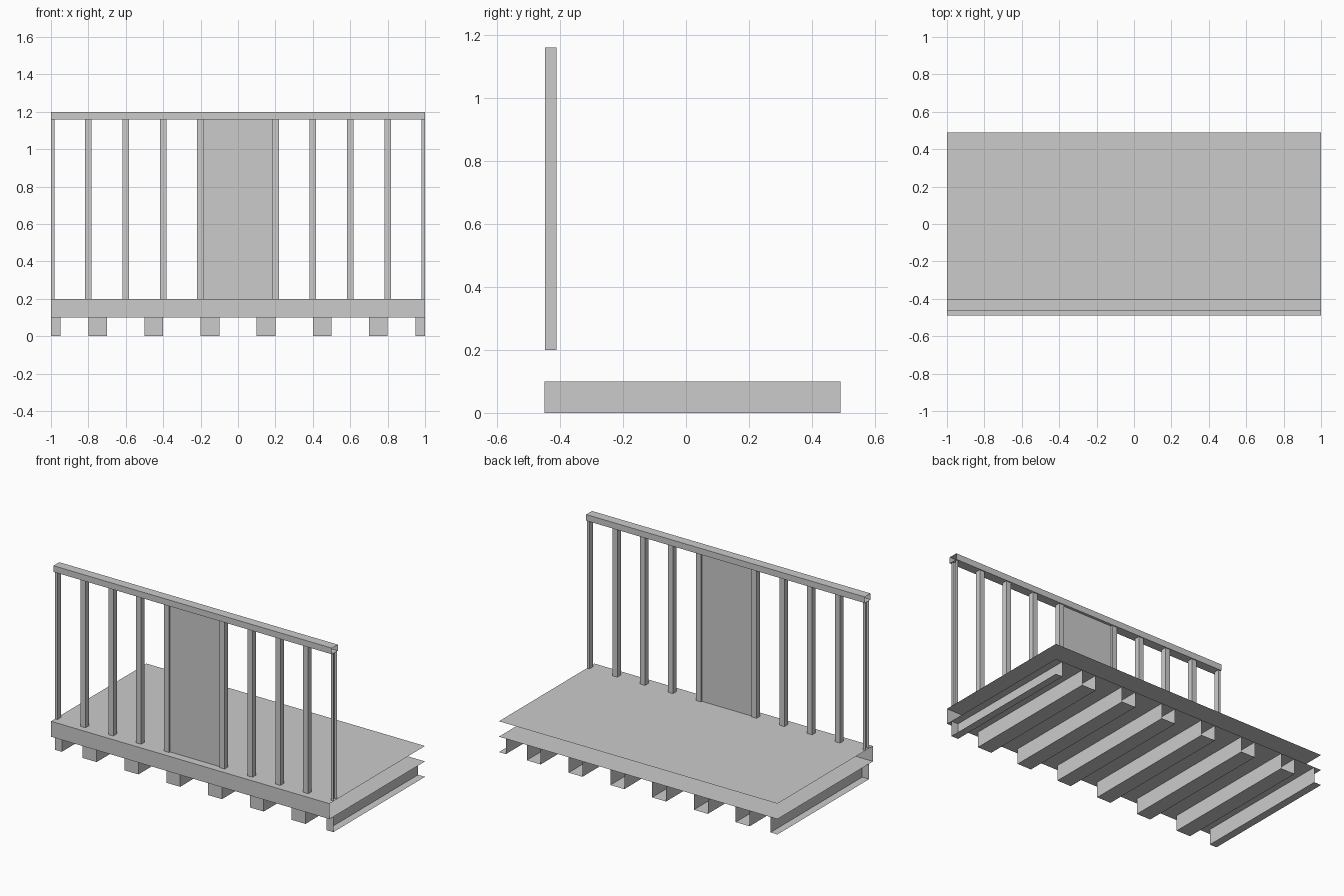
import bpy, bmesh

if "Cube" in bpy.data.objects:
    bpy.data.objects.remove(bpy.data.objects["Cube"])

# corner order: index = 4*x + 2*y + z
FACES = {
    "-x": (0, 1, 3, 2), "+x": (4, 6, 7, 5),
    "-y": (0, 4, 5, 1), "+y": (2, 3, 7, 6),
    "-z": (0, 2, 6, 4), "+z": (1, 5, 7, 3),
}


def open_box(name, xs, ys, zs, skip=()):
    """Box between the given limits, leaving out the skipped sides."""
    bm = bmesh.new()
    v = [bm.verts.new((x, y, z)) for x in sorted(xs) for y in sorted(ys) for z in sorted(zs)]
    for side, ids in FACES.items():
        if side not in skip:
            bm.faces.new([v[i] for i in ids])
    mesh = bpy.data.meshes.new(name)
    bm.to_mesh(mesh)
    bm.free()
    ob = bpy.data.objects.new(name, mesh)
    bpy.context.collection.objects.link(ob)
    return ob


# Floor slab: open at both ends and at the back
open_box("floor_slab", (-1, 1), (-0.49, 0.49), (0.1, 0.2), ("-x", "+x", "+y"))

# Handrail: open at both ends
open_box("handrail", (-1, 1), (-0.465, -0.405), (1.16, 1.2), ("-x", "+x"))

# Solid panel in the middle of the railing
open_box("centre_panel", (-0.2, 0.2), (-0.438, -0.422), (0.2, 1.16),
         ("-x", "+x", "-z", "+z"))

BAR_Y, BAR_Z = (-0.448, -0.412), (0.2, 1.16)
BEAM_Y, BEAM_Z = (-0.45, 0.49), (0, 0.1)

for s, label, outer in ((-1, "left", "-x"), (1, "right", "+x")):
    # Railing bars
    for i in range(1, 5):
        c = 0.2 * i * s
        open_box(f"bar_{label}_{i}", (c - 0.018, c + 0.018), BAR_Y, BAR_Z, ("-z", "+z"))
    # Half bar at the end, open outwards
    open_box(f"end_bar_{label}", (s * 0.982, s), BAR_Y, BAR_Z, ("-z", "+z", outer))

    # Support beams under the floor, open at the back
    for i, x in enumerate((0.1, 0.4, 0.7)):
        open_box(f"beam_{label}_{i + 1}", (s * x, s * (x + 0.1)), BEAM_Y, BEAM_Z, ("+y", "+z"))
    # Half beam at the end, open outwards
    open_box(f"end_beam_{label}", (s * 0.95, s), BEAM_Y, BEAM_Z, ("+y", "+z", outer))
